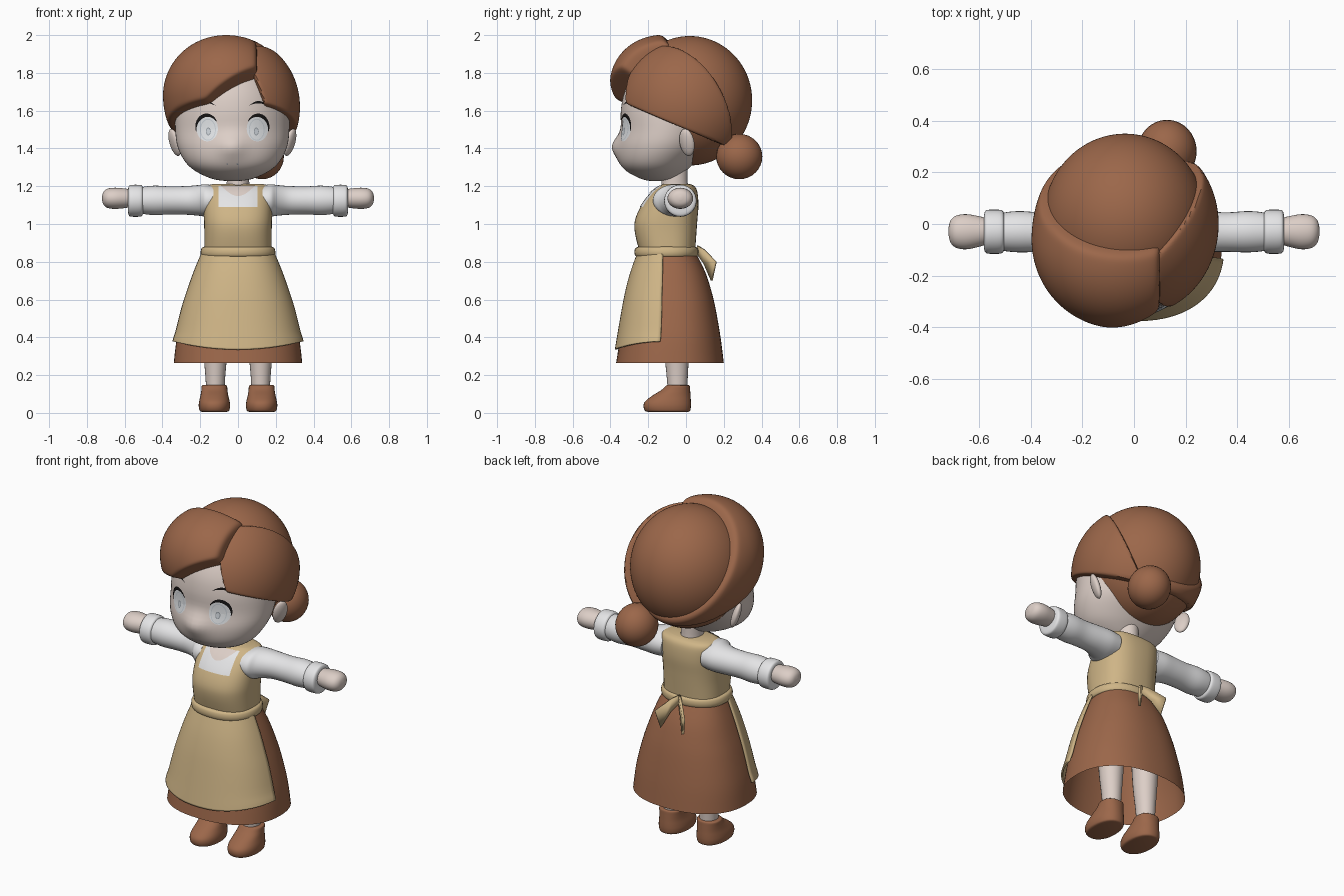
import bpy, bmesh, math
from mathutils import Vector, Matrix
from mathutils.bvhtree import BVHTree

if "Cube" in bpy.data.objects:
    bpy.data.objects.remove(bpy.data.objects["Cube"])


def material(name, rgb):
    m = bpy.data.materials.new(name)
    m.diffuse_color = (*rgb, 1)
    m.use_nodes = True
    m.node_tree.nodes["Principled BSDF"].inputs["Base Color"].default_value = m.diffuse_color
    return m


BROWN = material("chestnut brown", (0.33, 0.135, 0.068))
TAN = material("apron tan", (0.62, 0.46, 0.24))
SKIN = material("pale skin", (0.72, 0.62, 0.57))
WHITE = material("white cloth", (0.78, 0.78, 0.79))
BLACK = material("lash black", (0.008, 0.007, 0.007))
EYE = material("eye white", (0.76, 0.78, 0.80))
IRIS = material("iris grey", (0.60, 0.64, 0.68))
PUPIL = material("pupil grey", (0.30, 0.33, 0.36))


def link(name, bm, mat):
    bmesh.ops.recalc_face_normals(bm, faces=bm.faces)
    me = bpy.data.meshes.new(name)
    bm.to_mesh(me)
    bm.free()
    me.materials.append(mat)
    ob = bpy.data.objects.new(name, me)
    bpy.context.collection.objects.link(ob)
    return ob


def add(name, verts, faces, mat):
    bm = bmesh.new()
    vs = [bm.verts.new(v) for v in verts]
    for f in faces:
        bm.faces.new([vs[i] for i in f])
    return link(name, bm, mat)


def refine(rings, steps):
    """Catmull-Rom interpolation between rings."""
    out, last = [], len(rings) - 1
    for i in range(last):
        p = [rings[max(0, min(last, i + k))] for k in (-1, 0, 1, 2)]
        for s in range(steps):
            t = s / steps
            out.append(tuple(0.5 * (2 * b + (c - a) * t + (2 * a - 5 * b + 4 * c - d) * t * t
                             + (3 * b - a - 3 * c + d) * t ** 3) for a, b, c, d in zip(*p)))
    return out + [rings[-1]]


def loft(name, rings, mat, cx=0.0, n=40, steps=4, cap=True, power=1.0, arc=None, along_x=0, tweak=None):
    """Rings are (height, half width, front, back); along_x = +-1 lays the loft along x,
    with rings (distance, half height, front, back) and cx as the height."""
    verts, faces = [], []
    rings = refine(rings, steps)
    a0, a1 = arc or (0, 2 * math.pi)
    cols = n + 1 if arc else n
    for h, w, f, b in rings:
        for k in range(cols):
            a = a0 + (a1 - a0) * k / n
            c, s = (math.copysign(abs(q) ** power, q) for q in (math.cos(a), math.sin(a)))
            u, v = cx + w * c, (f + b) / 2 + (b - f) / 2 * s
            p = (along_x * h, v, u) if along_x else (u, v, h)
            verts.append(tweak(*p) if tweak else p)
    for r in range(len(rings) - 1):
        for k in range(n):
            k2 = (k + 1) % cols
            faces.append((r * cols + k, r * cols + k2, (r + 1) * cols + k2, (r + 1) * cols + k))
    if cap and not arc:
        faces += [tuple(range(n)), tuple(range((len(rings) - 1) * n, len(rings) * n))]
    return add(name, verts, faces, mat)


def ball(name, centre, radii, mat, rot=None, seg=32):
    bm = bmesh.new()
    bmesh.ops.create_uvsphere(bm, u_segments=seg, v_segments=seg // 2, radius=1)
    m = Matrix.Translation(centre) @ (rot or Matrix()) @ Matrix.Diagonal((*radii, 1))
    bmesh.ops.transform(bm, matrix=m, verts=bm.verts)
    return link(name, bm, mat)


def lock(name, inner, centre, rx, ry, rz, cuts, shear=0.0, p=26):
    """Hair volume: an egg (ry = front, back; rz = below, above) trimmed by three-point
    planes with softly rounded edges, shaped along rays from an inner point."""
    o, c = Vector(inner), Vector(centre)

    def inside(q):
        x, y, z = q - c
        y += shear * z
        return (x / rx) ** 2 + (y / ry[y > 0]) ** 2 + (z / rz[z > 0]) ** 2 < 1

    planes = []
    for a, b, d in cuts:
        a, b, d = map(Vector, (a, b, d))
        no = (b - a).cross(d - a).normalized()
        dist = no.dot(a - o)
        planes.append((no, dist) if dist > 0 else (-no, -dist))
    bm = bmesh.new()
    bmesh.ops.create_icosphere(bm, subdivisions=6, radius=1)
    for v in bm.verts:
        d = v.co.normalized()
        lo, hi = 0.0, 1.2
        for _ in range(18):
            mid = (lo + hi) / 2
            lo, hi = (mid, hi) if inside(o + d * mid) else (lo, mid)
        total = lo ** -p
        for no, dist in planes:
            k = no.dot(d) / dist
            if k > 0:
                total += k ** p
        v.co = o + d * total ** (-1 / p)
    return link(name, bm, BROWN)


def surface(ob):
    return BVHTree.FromPolygons([v.co for v in ob.data.vertices], [p.vertices[:] for p in ob.data.polygons])


def plate(name, tree, f, mat, off, nu=24, nv=4):
    """Thin patch f(u, v) -> (x, z) laid on the front of a surface."""
    verts = []
    for i in range(nu + 1):
        for j in range(nv + 1):
            x, z = f(i / nu, j / nv)
            hit = tree.ray_cast(Vector((x, -2, z)), Vector((0, 1, 0)))[0]
            verts.append((x, (hit.y if hit else -0.1) - off, z))
    w = nv + 1
    faces = [(i * w + j, i * w + j + 1, (i + 1) * w + j + 1, (i + 1) * w + j)
             for i in range(nu) for j in range(nv)]
    return add(name, verts, faces, mat)


def disc(x, z, rx, rz):
    return lambda u, v: (x + rx * (v + 0.001) * math.cos(2 * math.pi * u),
                         z + rz * (v + 0.001) * math.sin(2 * math.pi * u))


# Head with a soft nose
HX = -0.03


def nose(x, y, z):
    bump = 0.032 * math.exp(-((x - HX) / 0.07) ** 2 - ((z - 1.41) / 0.06) ** 2)
    return (x, y - bump if y < -0.2 else y, z)


head = loft("head", [(1.228, .04, -.19, -.10), (1.24, .11, -.24, -.05), (1.28, .195, -.315, 0),
                     (1.33, .25, -.352, .05), (1.41, .29, -.361, .12), (1.5, .302, -.345, .16),
                     (1.6, .30, -.345, .2), (1.7, .275, -.325, .2), (1.8, .225, -.27, .18),
                     (1.88, .14, -.18, .12), (1.91, .03, -.06, .0)], SKIN, cx=HX, n=64, tweak=nose)
face = surface(head)
for s, side in ((-1, "right"), (1, "left")):
    ball(f"{side}_ear", (HX + s * .305, .005, 1.432), (.022, .043, .075), SKIN,
         rot=Matrix.Rotation(s * -.5, 4, 'Z') @ Matrix.Rotation(s * .3, 4, 'Y'), seg=24)
    # Eye, lash and brow
    ex, ez = HX + s * .133, 1.505
    plate(f"{side}_eye_white", face, disc(ex, ez, .057, .068), EYE, .002)
    plate(f"{side}_iris", face, disc(ex - s * .004, ez - .006, .042, .058), IRIS, .004)
    plate(f"{side}_iris_glow", face, disc(ex - s * .004, ez - .006, .037, .053), EYE, .005)
    plate(f"{side}_pupil", face, disc(ex - s * .006, ez - .015, .013, .021), PUPIL, .006)
    plate(f"{side}_pupil_glow", face, disc(ex - s * .006, ez - .015, .009, .016), IRIS, .007)

    def lash(u, v):
        a = math.radians(-12 + 158 * u)
        r = 1 + (v - .4) * (.05 + .23 * math.sin(math.pi * u))
        return ex + s * .059 * r * math.cos(a), ez + .069 * r * math.sin(a)

    def brow(u, v):
        return (ex + s * (-.045 + .11 * u),
                1.627 + .022 * math.sin(math.pi * u) - .008 * u + (v - .5) * .012 * math.sin(math.pi * u))

    plate(f"{side}_lash", face, lash, BLACK, .007)
    plate(f"{side}_brow", face, brow, BLACK, .003)
    plate(f"{side}_mouth_corner", face, disc(HX + s * .027, 1.317, .005, .004), PUPIL, .002, 10, 1)

# Hair: rounded back, two swept front pieces meeting at a side parting, low bun
LOWER = ((0, -.35, 1.65), (1, -.35, 1.65), (0, .27, 1.385))
lock("back_hair", (-.035, .1, 1.65), (-.035, .02, 1.655), .315, (.33, .33), (.345, .34),
     [((0, -.14, 1.97), (1, -.14, 1.97), (0, 0, 1.3))])
lock("wide_fringe", (-.12, -.15, 1.72), (-.06, -.06, 1.68), .337, (.34, .41), (.38, .322),
     [((.1, 0, 0), (.1, 1, 0), (.1, 0, 1)), LOWER,
      ((.08, -.33, 1.81), (-.2, -.37, 1.635), (.1, .3, 1.38)),
      ((.09, -.105, 1.97), (-.33, .05, 1.79), (.1, .33, 1.4))], shear=.17)
lock("narrow_fringe", (.2, -.1, 1.65), (0, 0, 1.62), .328, (.358, .35), (.365, .365),
     [((.08, 0, 0), (.08, 1, 0), (.08, 0, 1)), LOWER,
      ((.08, -.33, 1.82), (.14, -.35, 1.66), (.3, .3, .81)),
      ((.09, -.13, 1.97), (.25, .15, 1.76), (.2, .3, 1.42))])
ball("bun", (.128, .282, 1.357), (.115, .122, .12), BROWN)

# Neck, bodice and neckline
loft("neck", [(1.12, .075, -.15, .03), (1.2, .06, -.13, .01), (1.34, .062, -.13, .01)], SKIN)
bodice = loft("bodice", [(.85, .178, -.245, .048), (.95, .178, -.27, .055), (1.02, .18, -.27, .06),
                         (1.1, .18, -.235, .066), (1.17, .178, -.18, .06), (1.2, .165, -.14, .045),
                         (1.212, .13, -.12, .02)], TAN, power=.8)
chest = surface(bodice)
plate("blouse_front", chest, lambda u, v: (-.102 + .204 * u, 1.09 + .112 * v), WHITE, .004, 12, 12)
plate("neckline", chest, lambda u, v: (-.09 + .18 * u, 1.203 - .055 * v * math.sin(math.pi * u)), SKIN, .008, 20, 4)

# Skirt, apron and waistband
SKIRT = [(.265, .34, -.37, .20), (.4, .323, -.348, .183), (.55, .286, -.322, .157), (.65, .254, -.302, .133),
         (.75, .218, -.275, .1), (.86, .172, -.235, .045)]
loft("skirt", SKIRT, BROWN, n=56, cap=False, power=.87)
apron = loft("apron", [(.335, .345, -.372, .202)] + [(h, w + .013, f - .013, b + .013) for h, w, f, b in SKIRT[1:]],
             TAN, n=40, arc=(math.radians(188), math.radians(352)), power=.87,
             tweak=lambda x, y, z: (x, y, z + max(0, .42 - z) / .085 * .045 * (x / .35) ** 2))
mod = apron.modifiers.new("thickness", 'SOLIDIFY')
mod.thickness, mod.offset = .01, 0
loft("waistband", [(.826, .18, -.25, .045), (.83, .193, -.267, .06), (.85, .198, -.273, .066),
                   (.872, .192, -.268, .062), (.88, .178, -.25, .045)], TAN, power=.9)

# Bow tails
for s, side in ((-1, "right"), (1, "left")):
    d = math.sqrt(.5)
    shape = [(0, .885), (.045, .865), (.135, .80), (.105, .70), (.05, .79), (0, .84)]
    bow = add(f"{side}_bow_tail", [(s * t * d, .062 + t * d, z) for t, z in shape], [tuple(range(6))], TAN)
    mod = bow.modifiers.new("thickness", 'SOLIDIFY')
    mod.thickness, mod.offset = .014, 0

# Arms, legs and shoes
for s, side in ((-1, "right"), (1, "left")):
    loft(f"{side}_sleeve", [(.13, .08, -.175, .05), (.175, .085, -.172, .055), (.21, .081, -.14, .055),
                            (.27, .076, -.112, .05), (.36, .074, -.108, .045), (.44, .078, -.11, .05),
                            (.5, .072, -.105, .045), (.53, .065, -.095, .035)], WHITE, cx=1.125, n=32, along_x=s)
    loft(f"{side}_cuff", [(.502, .062, -.09, .03), (.506, .077, -.107, .047), (.52, .084, -.115, .055),
                          (.565, .084, -.115, .055), (.578, .077, -.107, .047),
                          (.582, .06, -.09, .03)], WHITE, cx=1.123, n=32, along_x=s)
    loft(f"{side}_hand", [(.56, .045, -.075, .02), (.6, .052, -.088, .03), (.65, .056, -.098, .038),
                          (.69, .051, -.092, .032), (.712, .034, -.07, .012), (.72, .008, -.035, -.022)],
         SKIN, cx=1.136, n=32, along_x=s)
    loft(f"{side}_leg", [(.1, .048, -.095, .005), (.2, .053, -.103, .01), (.35, .066, -.118, .018),
                         (.55, .075, -.13, .03)], SKIN, cx=s * .12, n=24)
    loft(f"{side}_shoe", [(.006, .068, -.205, .012), (.012, .078, -.218, .022), (.035, .083, -.225, .026),
                          (.06, .081, -.217, .026), (.09, .074, -.18, .024), (.12, .069, -.132, .022),
                          (.142, .067, -.108, .02), (.147, .06, -.1, .014)], BROWN, cx=s * .125, n=32, power=.9)

# Shading
for ob in bpy.data.objects:
    ob.select_set(True)
bpy.context.view_layer.objects.active = head
bpy.ops.object.shade_smooth_by_angle(angle=math.radians(40))
